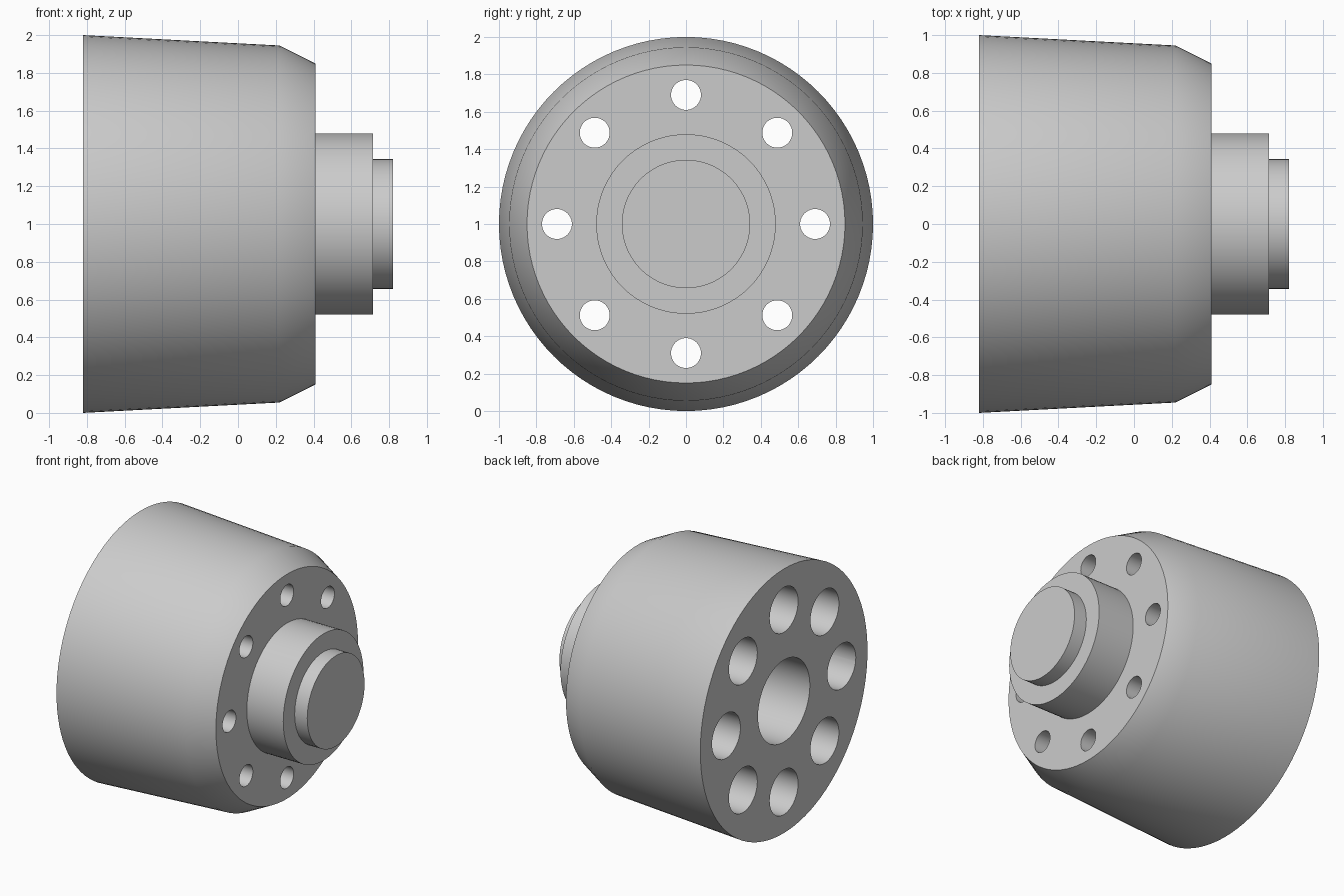
import bpy, bmesh, math
from mathutils import Matrix, Vector

cube = bpy.data.objects.get("Cube")
if cube:
    bpy.data.objects.remove(cube, do_unlink=True)

AXIS_Z = 1.0

steel = bpy.data.materials.new("grey steel")
steel.use_nodes = True
GREY = (0.6, 0.6, 0.6, 1)
steel.diffuse_color = GREY
steel.node_tree.nodes["Principled BSDF"].inputs["Base Color"].default_value = GREY


def lathe(name, profile, segments, y=0.0, z=0.0):
    """Turn an (x, radius) profile, starting and ending on the axis, about x."""
    bm = bmesh.new()
    verts = [bm.verts.new((x, 0, r)) for x, r in profile]
    edges = [bm.edges.new(pair) for pair in zip(verts, verts[1:])]
    bmesh.ops.spin(bm, geom=verts + edges, cent=(0, 0, 0), axis=(1, 0, 0),
                   angle=math.tau, steps=segments, use_duplicate=False)
    bmesh.ops.remove_doubles(bm, verts=bm.verts, dist=1e-5)
    # Merge the flat end fans into single discs
    bmesh.ops.dissolve_limit(bm, angle_limit=0.001, verts=bm.verts, edges=bm.edges)
    bmesh.ops.recalc_face_normals(bm, faces=bm.faces)
    mesh = bpy.data.meshes.new(name)
    bm.to_mesh(mesh)
    bm.free()
    mesh.materials.append(steel)
    obj = bpy.data.objects.new(name, mesh)
    obj.location = (0, y, AXIS_Z + z)
    bpy.context.collection.objects.link(obj)
    return obj


def smooth(obj):
    bpy.ops.object.select_all(action='DESELECT')
    obj.select_set(True)
    bpy.context.view_layer.objects.active = obj
    bpy.ops.object.shade_smooth_by_angle(angle=math.radians(30))


# Tapered barrel with a chamfered front rim and a blind central bore
BACK, FRONT, BORE_END = -0.82, 0.41, 0.2
body = lathe("cylinder_block", [(BORE_END, 0), (BORE_END, 0.31), (BACK, 0.31), (BACK, 1.0),
                                (0.22, 0.945), (FRONT, 0.85), (FRONT, 0)], 96)

# Ring of stepped bores: wide from the back, narrow through the front
cutters = []
for i in range(8):
    a = i * math.tau / 8
    cutters.append(lathe("bore_cutter", [(BACK - 0.1, 0), (BACK - 0.1, 0.17), (BORE_END, 0.17),
                                         (BORE_END, 0.08), (FRONT + 0.1, 0.08), (FRONT + 0.1, 0)],
                         40, 0.69 * math.cos(a), 0.69 * math.sin(a)))
for cutter in cutters:
    cutter.hide_render = True
    mod = body.modifiers.new("bore", 'BOOLEAN')
    mod.operation, mod.solver, mod.object = 'DIFFERENCE', 'EXACT', cutter
bpy.ops.object.select_all(action='DESELECT')
bpy.context.view_layer.objects.active = body
body.select_set(True)
for mod in list(body.modifiers):
    bpy.ops.object.modifier_apply(modifier=mod.name)
for cutter in cutters:
    bpy.data.objects.remove(cutter, do_unlink=True)
smooth(body)

# Stepped hub on the front face
smooth(lathe("hub_collar", [(0.35, 0), (0.35, 0.48), (0.715, 0.48), (0.715, 0)], 72))
smooth(lathe("hub_tip", [(0.65, 0), (0.65, 0.343), (0.82, 0.343), (0.82, 0)], 72))
